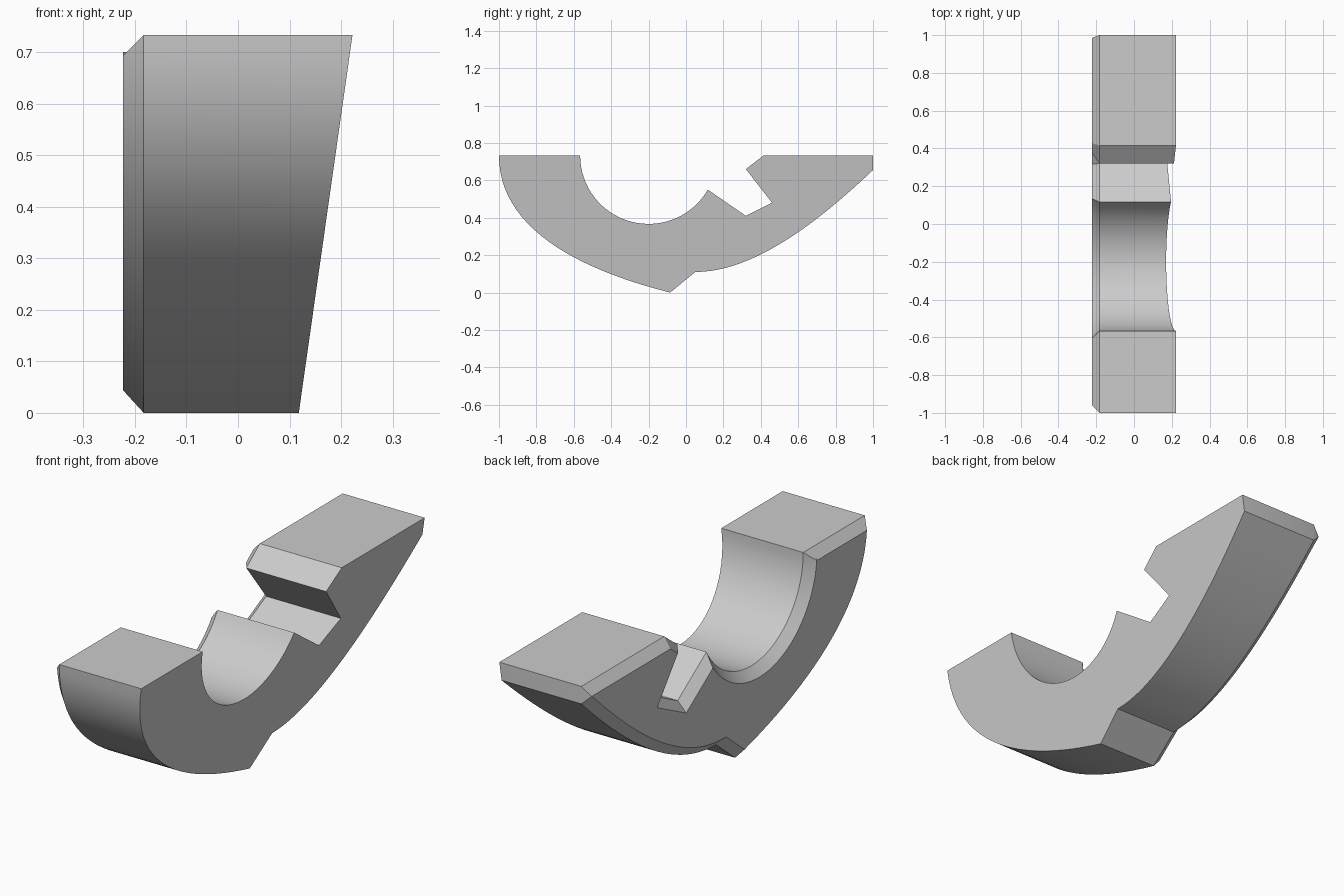
import bpy, bmesh, math
from mathutils import Vector
from mathutils.geometry import interpolate_bezier

if "Cube" in bpy.data.objects:
    bpy.data.objects.remove(bpy.data.objects["Cube"], do_unlink=True)

TOP = 0.733
LEFT_X, CHAMFER = -0.223, 0.04


def curve(*points, steps=25):
    return interpolate_bezier(*[Vector(p) for p in points], steps)


def inset(points, distance):
    """Move every corner of a counter-clockwise outline inward with mitred corners."""
    result = []
    for i, p in enumerate(points):
        a = (p - points[i - 1]).normalized()
        b = (points[(i + 1) % len(points)] - p).normalized()
        na, nb = Vector((-a.y, a.x)), Vector((-b.y, b.x))
        result.append(p + (na + nb) * distance / (1 + na.dot(nb)))
    return result


# Side profile as (y, z): outer shell, step, rear shell
profile = curve((-1, TOP), (-1, 0.355), (-0.6, 0.13), (-0.085, 0))
profile += curve((0.05, 0.11), (0.37, 0.11), (0.72, 0.39), (1, 0.655))
tip = len(profile) - 1
# Flat rear top and the angled notch
profile += [Vector(p) for p in
            [(1, TOP), (0.415, TOP), (0.32, 0.66), (0.46, 0.48), (0.32, 0.41)]]
# Round bore, from the tooth to the front top
start = math.radians(-30)
for i in range(33):
    angle = start - (math.pi + start) * i / 32
    profile.append(Vector((-0.2 + 0.366 * math.cos(angle), TOP + 0.366 * math.sin(angle))))

# The rear end of the chamfered face runs out to a point
small = inset(profile, CHAMFER)
small[tip] = small[tip + 1] = Vector((0.985, TOP - CHAMFER))

# Loft: chamfered face, full outline, sloping face
bm = bmesh.new()
rings = [
    [bm.verts.new((LEFT_X, *p)) for p in small],
    [bm.verts.new((LEFT_X + CHAMFER, *p)) for p in profile],
    [bm.verts.new((0.118 + 0.142 * p.y, *p)) for p in profile],
]
for first, second in zip(rings, rings[1:]):
    for i in range(len(profile)):
        j = (i + 1) % len(profile)
        bm.faces.new((first[i], first[j], second[j], second[i]))
bm.faces.new(rings[0])
bm.faces.new(rings[-1])
bmesh.ops.remove_doubles(bm, verts=bm.verts, dist=0.0001)
bmesh.ops.recalc_face_normals(bm, faces=bm.faces)

mesh = bpy.data.meshes.new("notched_cradle")
bm.to_mesh(mesh)
bm.free()
cradle = bpy.data.objects.new("notched_cradle", mesh)
bpy.context.collection.objects.link(cradle)

# Plain grey finish
grey = bpy.data.materials.new("light_grey")
grey.use_nodes = True
colour = (0.6, 0.6, 0.6, 1)
grey.diffuse_color = colour
grey.node_tree.nodes["Principled BSDF"].inputs["Base Color"].default_value = colour
mesh.materials.append(grey)

bpy.ops.object.select_all(action="DESELECT")
cradle.select_set(True)
bpy.context.view_layer.objects.active = cradle
bpy.ops.object.shade_smooth_by_angle(angle=math.radians(25))
